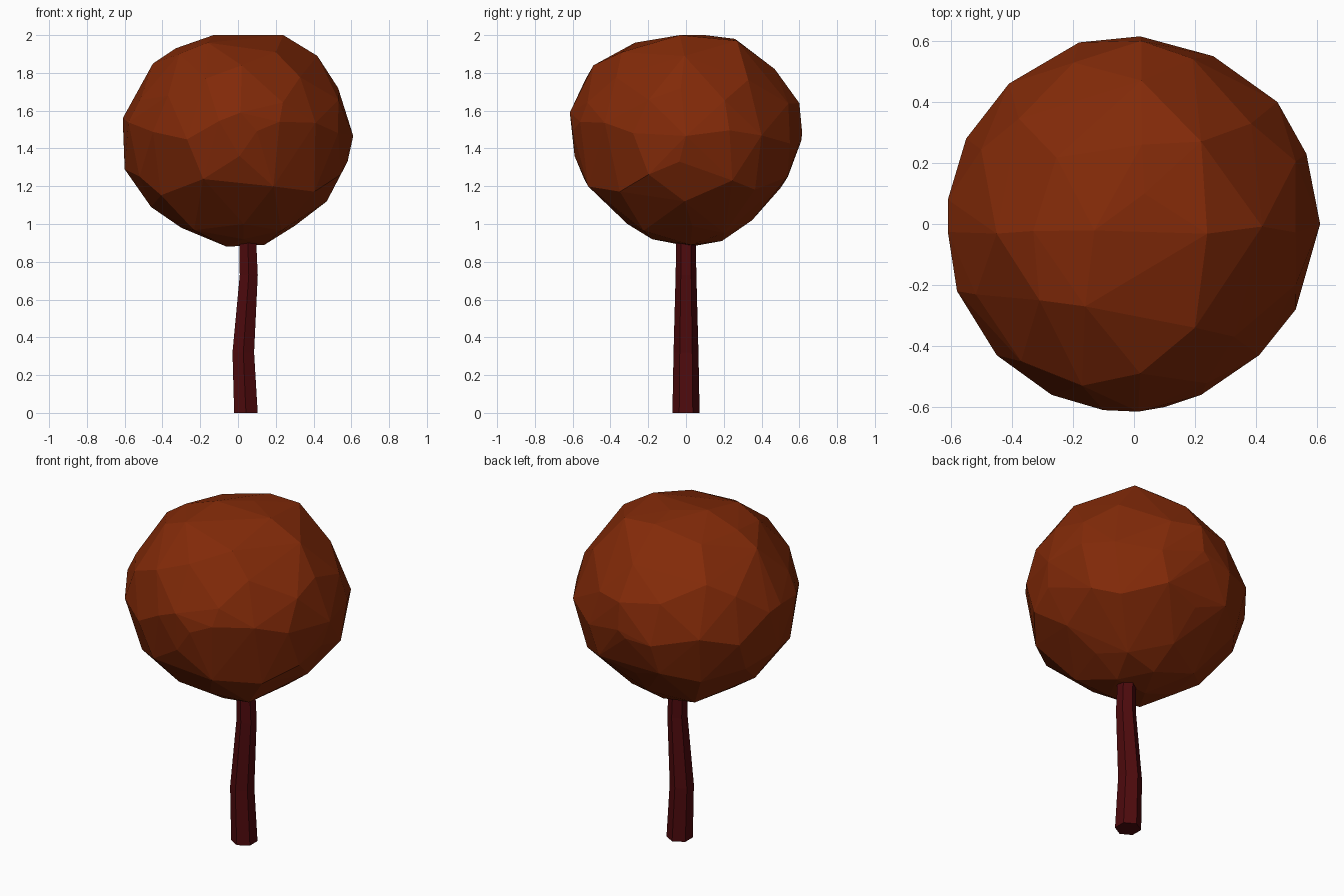
import bpy, bmesh, math, random
from mathutils import Vector

if "Cube" in bpy.data.objects:
    bpy.data.objects.remove(bpy.data.objects["Cube"])

random.seed(4)

def material(name, rgb):
    m = bpy.data.materials.new(name)
    m.diffuse_color = (*rgb, 1)
    m.use_nodes = True
    m.node_tree.nodes["Principled BSDF"].inputs["Base Color"].default_value = m.diffuse_color
    return m

def make_object(name, bm, mat):
    bmesh.ops.recalc_face_normals(bm, faces=bm.faces)
    me = bpy.data.meshes.new(name)
    bm.to_mesh(me)
    bm.free()
    me.materials.append(mat)
    ob = bpy.data.objects.new(name, me)
    bpy.context.collection.objects.link(ob)
    return ob

rust = material("rust leaves", (0.225, 0.023, 0.0025))
bark = material("dark red bark", (0.075, 0.003, 0.004))

# Crown: faceted hull through the outlines seen from the front, side and top
front = [(-.13, 2), (.24, 2), (.42, 1.89), (.53, 1.72), (.58, 1.33), (.47, 1.12),
         (.3, .99), (.14, .89), (-.06, .88), (-.3, .98), (-.46, 1.09),
         (-.6, 1.29), (-.61, 1.56), (-.45, 1.85), (-.33, 1.93)]
side = [(.1, 2), (.26, 1.98), (.47, 1.82), (.6, 1.64), (.61, 1.44), (.5, 1.19),
        (.35, 1.02), (.19, .91), (-.18, .92), (-.31, 1), (-.5, 1.2),
        (-.59, 1.36), (-.615, 1.59)]
top = [(.02, .615), (-.18, .595), (-.41, .46), (-.55, .28), (-.61, .08),
       (-.58, -.22), (-.45, -.43), (-.27, -.56), (-.1, -.61), (.1, -.6),
       (.22, -.56), (.41, -.43), (.53, -.28), (.61, 0), (.565, .23),
       (.47, .4), (.26, .55)]
# Flattened front shoulder and its ridge
shoulder = [(.02, -.49, 1.84), (-.17, -.53, 1.77), (-.37, -.45, 1.68),
            (.2, -.34, 1.91), (-.16, -.27, 1.96), (-.31, -.25, 1.9), (.22, .27, 1.97)]

def j(a):
    return random.uniform(-a, a)

pts = [Vector((x, j(.04), z)) for x, z in front]
pts += [Vector((j(.04), y, z)) for y, z in side]
pts += [Vector((x, y, 1.48 + j(.08))) for x, y in top]
pts += [Vector(p) for p in shoulder]

# Fill the eight octants between the outlines
for sx in (-1, 1):
    for sy in (-1, 1):
        for sz in (-1, 1):
            for d in ((2.2, .9, 1), (.9, 2.2, 1), (1, 1, 2.3), (1.1, 1.1, 1)):
                n = Vector((sx * (d[0] + j(.15)), sy * (d[1] + j(.15)), sz * (d[2] + j(.15)))).normalized()
                pts.append(Vector((n.x * .612, n.y * .612, 1.445 + n.z * .564)))

bm = bmesh.new()
for p in pts:
    bm.verts.new(p)
bmesh.ops.convex_hull(bm, input=bm.verts)
loose = [v for v in bm.verts if not v.link_faces]
bmesh.ops.delete(bm, geom=loose, context='VERTS')
make_object("crown", bm, rust)

# Trunk: six-sided, tapered and slightly bent
bm = bmesh.new()
rings = []
for x, z, r in ((.042, 0, .072), (.028, .32, .066), (.057, .73, .055), (.049, 1.0, .05)):
    rings.append([bm.verts.new((x + r * math.sin(k * math.pi / 3),
                                r * math.cos(k * math.pi / 3), z)) for k in range(6)])
for a, b in zip(rings, rings[1:]):
    for k in range(6):
        n = (k + 1) % 6
        bm.faces.new((a[k], a[n], b[n], b[k]))
bm.faces.new(rings[0])
bm.faces.new(rings[-1])
make_object("trunk", bm, bark)
